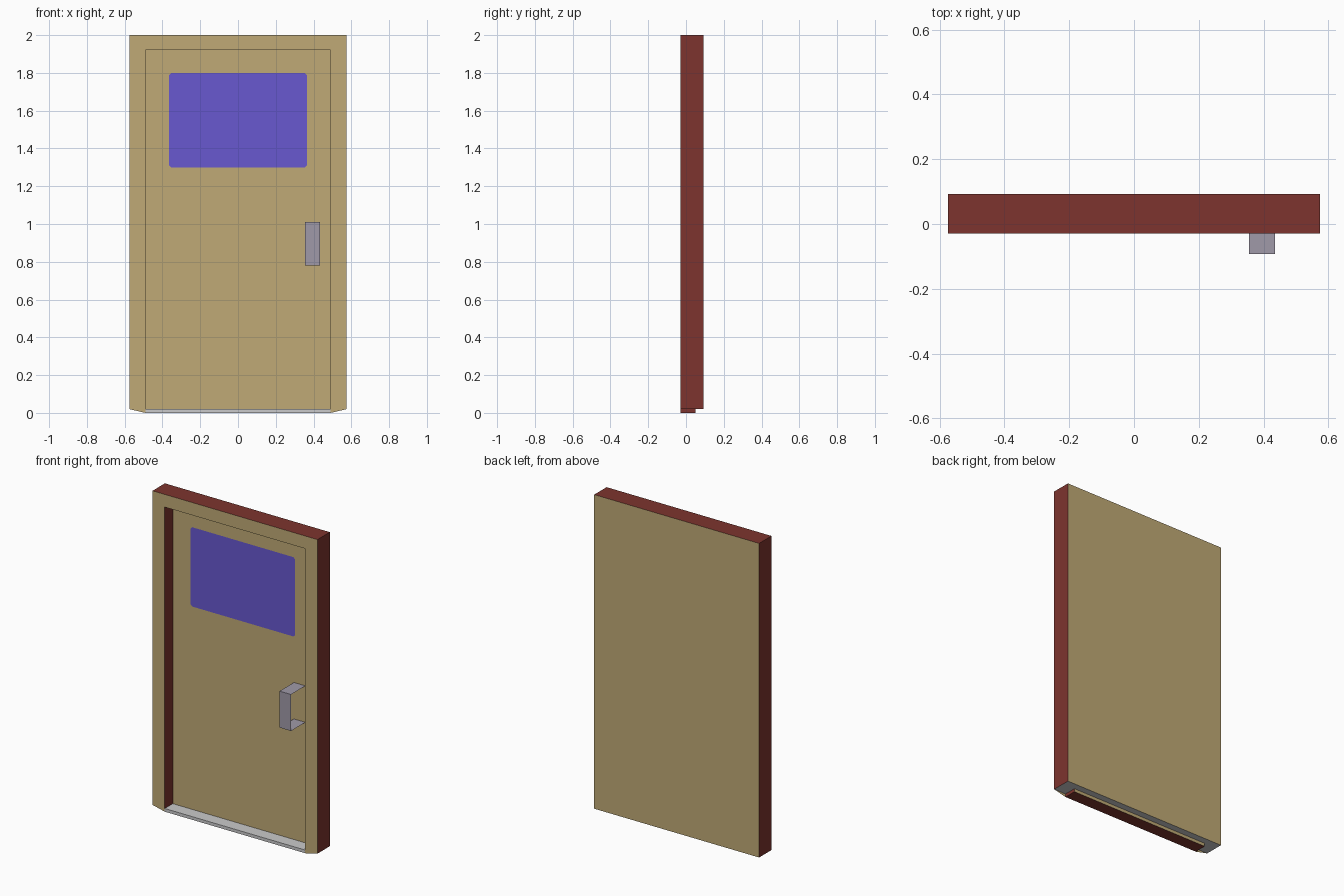
import bpy, bmesh
from mathutils import Vector

if "Cube" in bpy.data.objects:
    bpy.data.objects.remove(bpy.data.objects["Cube"])


def material(name, rgb):
    lin = [((c / 255 + 0.055) / 1.055) ** 2.4 for c in rgb]
    m = bpy.data.materials.new(name)
    m.diffuse_color = (*lin, 1)
    m.use_nodes = True
    m.node_tree.nodes["Principled BSDF"].inputs["Base Color"].default_value = m.diffuse_color
    return m


tan = material("tan_paint", (192, 170, 118))
red = material("dark_red_edge", (125, 52, 46))
blue = material("blue_glass", (104, 88, 208))
grey = material("light_grey_metal", (202, 202, 203))
steel = material("handle_grey", (160, 154, 169))

W, IN = 0.575, 0.49                   # outer and inner half width
F, P, B = -0.03, 0.05, 0.093          # front, recessed panel and back planes
Z0, Z1, TOP = 0.02, 1.92, 2.0         # frame bottom, opening top, frame top


def build(name, faces):
    """Each face is (points, facing direction, material)."""
    mesh = bpy.data.meshes.new(name)
    bm = bmesh.new()
    mats = []
    for pts, facing, mat in faces:
        if mat not in mats:
            mats.append(mat)
            mesh.materials.append(mat)
        f = bm.faces.new([bm.verts.new(p) for p in pts])
        f.normal_update()
        if f.normal.dot(Vector(facing)) < 0:
            f.normal_flip()
        f.material_index = mats.index(mat)
    bmesh.ops.remove_doubles(bm, verts=bm.verts[:], dist=1e-5)
    bm.to_mesh(mesh)
    bm.free()
    ob = bpy.data.objects.new(name, mesh)
    bpy.context.collection.objects.link(ob)
    return ob


def x_face(x, y0, y1, z0, z1, s, mat):
    return ([(x, y0, z0), (x, y1, z0), (x, y1, z1), (x, y0, z1)], (s, 0, 0), mat)


def y_face(y, x0, x1, z0, z1, s, mat):
    return ([(x0, y, z0), (x1, y, z0), (x1, y, z1), (x0, y, z1)], (0, s, 0), mat)


def z_face(z, x0, x1, y0, y1, s, mat):
    return ([(x0, y0, z), (x1, y0, z), (x1, y1, z), (x0, y1, z)], (0, 0, s), mat)


# Frame: head, back and underside, then both jambs
frame = [
    ([(-W, F, TOP), (W, F, TOP), (IN, F, Z1), (-IN, F, Z1)], (0, -1, 0), tan),
    z_face(TOP, -W, W, F, B, 1, red),
    z_face(Z1, -IN, IN, F, P, -1, red),
    y_face(B, -W, W, Z0, TOP, 1, tan),
    z_face(Z0, -IN, IN, P, B, -1, grey),
]
for s in (-1, 1):
    frame += [
        # jamb front, with its pointed foot beside the sill
        ([(s * W, F, Z0), (s * W, F, TOP), (s * IN, F, Z1), (s * IN, F, 0)],
         (0, -1, 0), tan),
        x_face(s * W, F, B, Z0, TOP, s, red),
        x_face(s * IN, F, P, Z0, Z1, -s, red),
        z_face(Z0, s * IN, s * W, F, B, -1, grey),
    ]
build("door_frame", frame)

# Recessed door leaf
build("door_panel", [y_face(P, -IN, IN, Z0, Z1, -1, tan)])

# Window plate with small clipped corners
hw, hz, cz, c = 0.365, 0.25, 1.55, 0.012
corner = [(hw, hz - c), (hw - c, hz)]
half = corner + [(-x, z) for x, z in reversed(corner)]
outline = half + [(-x, -z) for x, z in half]
build("window", [([(x, P - 0.002, cz + z) for x, z in outline], (0, -1, 0), blue)])

# Sill under the opening
sill = [
    z_face(Z0, -IN, IN, F, P, 1, grey),
    y_face(F, -IN, IN, 0, Z0, -1, grey),
    y_face(P, -IN, IN, 0, Z0, 1, tan),
    z_face(0, -IN, IN, F, P, -1, red),
]
sill += [x_face(s * IN, F, P, 0, Z0, s, red) for s in (-1, 1)]
build("sill", sill)

# Pull handle: one thin bent strip
hx0, hx1, hy, hz0, hz1 = 0.355, 0.435, -0.093, 0.78, 1.01
build("handle", [
    y_face(hy, hx0, hx1, hz0, hz1, -1, steel),
    z_face(hz1, hx0, hx1, hy, P, 1, steel),
    z_face(hz0, hx0, hx1, hy, P, -1, steel),
])
